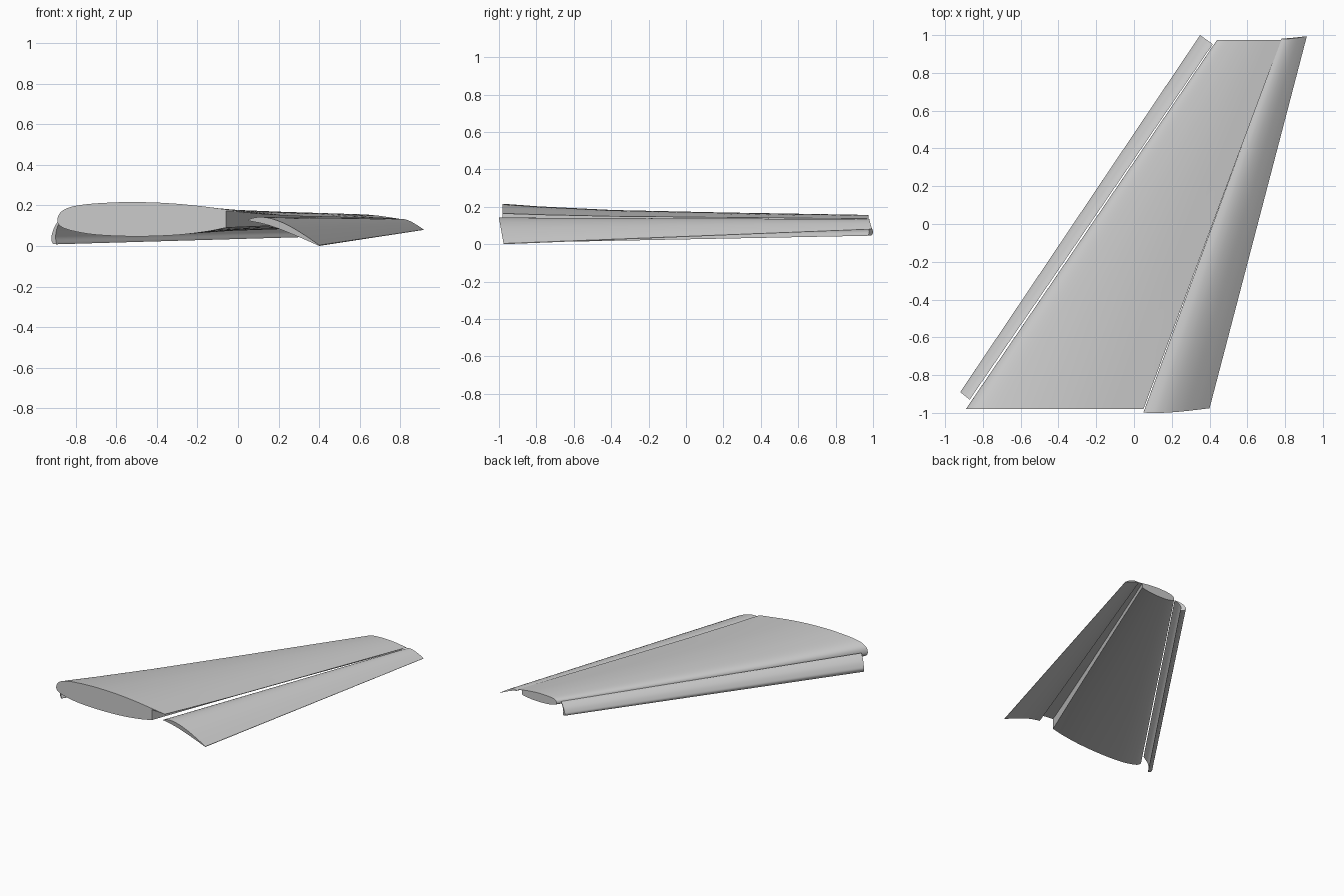
import bpy, bmesh, math
from mathutils import Vector

cube = bpy.data.objects.get("Cube")
if cube:
    bpy.data.objects.remove(cube, do_unlink=True)

metal = bpy.data.materials.new("light_grey")
metal.use_nodes = True
grey = (0.6, 0.6, 0.6, 1)
metal.diffuse_color = grey
metal.node_tree.nodes["Principled BSDF"].inputs["Base Color"].default_value = grey


def spline(points, steps=4):
    """Smooth open curve through a few 2D points."""
    p = [Vector(q) for q in points]
    p = [2 * p[0] - p[1]] + p + [2 * p[-1] - p[-2]]
    out = []
    for a, b, c, d in zip(p, p[1:], p[2:], p[3:]):
        for i in range(steps):
            t = i / steps
            out.append(b + (c - a) * t / 2 + (2 * a - 5 * b + 4 * c - d) * t * t / 2
                       + (3 * b - a - 3 * c + d) * t ** 3 / 2)
    return out + [p[-2]]


def loft(name, rings):
    """Skin closed rings of equal length and cap both ends."""
    bm = bmesh.new()
    loops = [[bm.verts.new(v) for v in ring] for ring in rings]
    for a, b in zip(loops, loops[1:]):
        for i in range(len(a)):
            j = (i + 1) % len(a)
            bm.faces.new((a[i], a[j], b[j], b[i]))
    bm.faces.new(loops[0])
    bm.faces.new(loops[-1])
    bmesh.ops.recalc_face_normals(bm, faces=bm.faces)
    mesh = bpy.data.meshes.new(name)
    bm.to_mesh(mesh)
    bm.free()
    mesh.materials.append(metal)
    ob = bpy.data.objects.new(name, mesh)
    bpy.context.collection.objects.link(ob)
    bpy.ops.object.select_all(action='DESELECT')
    ob.select_set(True)
    bpy.context.view_layer.objects.active = ob
    bpy.ops.object.shade_smooth_by_angle(angle=math.radians(30))
    return ob


def lerp(a, b, t):
    return a + (b - a) * t


# Main wing box: airfoil with a thin upper lip over the flap cove
skin = spline([(-.06, .09), (-.15, .072), (-.3, .054), (-.5, .047), (-.7, .055),
               (-.83, .078), (-.88, .102), (-.89, .13), (-.875, .165), (-.83, .19),
               (-.75, .205), (-.62, .214), (-.5, .216), (-.35, .211), (-.2, .198),
               (-.06, .18), (.05, .165)])
profile = skin + [Vector((.05, .162)), Vector((-.06, .172))]
stations = [(0, .13, 1), (.1, .128, .86), (.3, .126, .66), (.6, .125, .52), (1, .122, .4)]
rings = []
for t, mid, thick in stations:
    nose, tail = lerp(-.89, .44, t), lerp(.05, .78, t)
    rings.append([(lerp(nose, tail, (p.x + .89) / .94), lerp(-.98, .975, t),
                   mid + (p.y - .13) * thick) for p in profile])
loft("main_wing", rings)

# Trailing edge flap: drooped crescent section
upper = spline([(.05, .128), (.075, .138), (.12, .142), (.18, .13), (.25, .1),
                (.33, .052), (.4, .004)])
lower = spline([(.4, 0), (.3, .044), (.2, .085), (.12, .11), (.05, .124)])
flap_profile = upper + lower
flap_root = [(p.x, -1 + .18 * (.14 - p.y), p.y) for p in flap_profile]
flap_tip = [(lerp(.78, .915, (p.x - .05) / .35), .98 + .25 * (.142 - p.y) * .4,
             .079 + p.y * .385) for p in flap_profile]
loft("flap", [flap_root, flap_tip])

# Leading edge slat: curved nose shell with a hollow back, square to its span
outer = spline([(1, .135), (.65, .12), (.3, .092), (.08, .06), (0, .035), (.15, .012), (.5, .008)])
inner = spline([(.5, .014), (.42, .045), (.55, .085), (.8, .115)])
slat_profile = outer + inner
root_a, root_b = Vector((-.92, -.89)), Vector((-.87, -.93))
tip_a, tip_b = Vector((.35, 1.0)), Vector((.417, .952))


def slat_ring(a, b, base, scale):
    return [(*a.lerp(b, p.x), base + p.y * scale) for p in slat_profile]


loft("slat", [slat_ring(root_a, root_b, 0, 1), slat_ring(tip_a, tip_b, .04, .66)])
